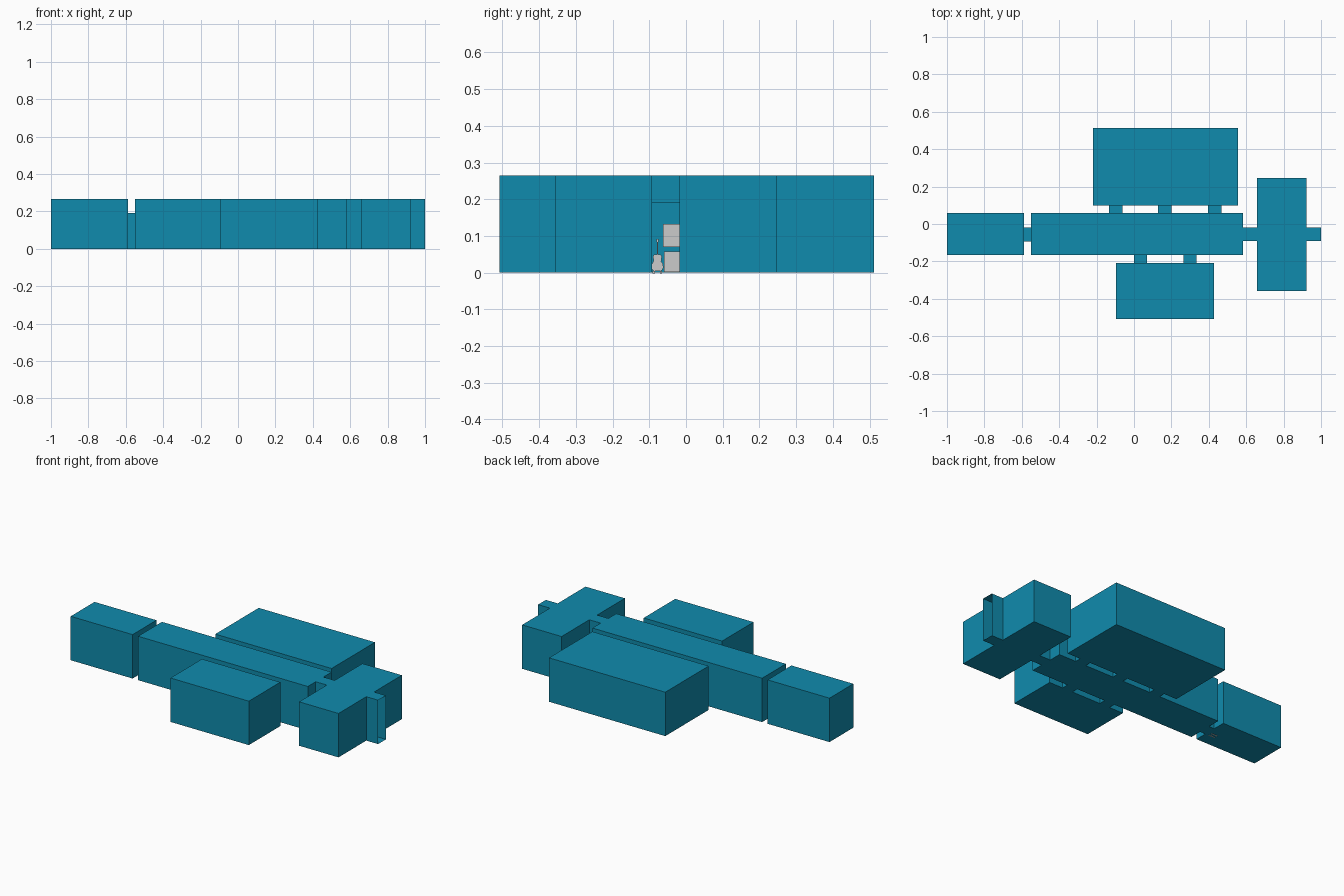
import bpy, bmesh, math
from mathutils import Matrix

if "Cube" in bpy.data.objects:
    bpy.data.objects.remove(bpy.data.objects["Cube"])

H, D = 0.265, 0.19          # room height, door height

teal = bpy.data.materials.new("teal_wall")
teal.diffuse_color = (0.005, 0.26, 0.42, 1)
teal.use_nodes = True
teal.node_tree.nodes["Principled BSDF"].inputs["Base Color"].default_value = teal.diffuse_color


def finish(name, bm, mat=None):
    me = bpy.data.meshes.new(name)
    bm.to_mesh(me)
    bm.free()
    ob = bpy.data.objects.new(name, me)
    bpy.context.collection.objects.link(ob)
    if mat:
        me.materials.append(mat)
    return ob


def box(name, x0, x1, y0, y1, z0, z1):
    bm = bmesh.new()
    m = Matrix.Translation(((x0 + x1) / 2, (y0 + y1) / 2, (z0 + z1) / 2))
    m @= Matrix.Diagonal((x1 - x0, y1 - y0, z1 - z0, 1))
    bmesh.ops.create_cube(bm, size=1, matrix=m)
    return finish(name, bm)


# Rooms and passages: x0, x1, y0, y1, height
rooms = [
    (-1.0, -0.587, -0.167, 0.06, H),        # end room
    (-0.587, -0.55, -0.093, -0.018, D),     # end room door
    (-0.55, 0.583, -0.167, 0.06, H),        # hall
    (0.583, 0.658, -0.092, -0.018, H),      # passage
    (0.658, 0.921, -0.357, 0.247, H),       # lobby
    (0.921, 1.0, -0.092, -0.018, H),        # open entrance
    (-0.22, 0.556, 0.098, 0.512, H),        # rear rooms
    (-0.095, 0.428, -0.508, -0.208, H),     # front rooms
]
rooms += [(x, x + 0.072, 0.06, 0.098, D) for x in (-0.133, 0.129, 0.395)]
rooms += [(x, x + 0.07, -0.208, -0.167, D) for x in (0.0, 0.265)]

# Building shell: outer skin of all joined rooms, open at the entrance
xs = sorted({v for r in rooms for v in r[0:2]})
ys = sorted({v for r in rooms for v in r[2:4]})
zs = [0, D, H]
axes = (xs, ys, zs)


def filled(c):
    if any(i < 0 or i >= len(a) - 1 for i, a in zip(c, axes)):
        return False
    x, y, z = ((a[i] + a[i + 1]) / 2 for i, a in zip(c, axes))
    return any(r[0] < x < r[1] and r[2] < y < r[3] and z < r[4] for r in rooms)


bm = bmesh.new()
for i in range(len(xs) - 1):
    for j in range(len(ys) - 1):
        for k in range(2):
            if not filled((i, j, k)):
                continue
            for ax in range(3):
                for side in (0, 1):
                    n = [i, j, k]
                    n[ax] += 2 * side - 1
                    entrance = ax == 0 and side == 1 and i == len(xs) - 2
                    if filled(n) or entrance:
                        continue
                    vs = []
                    for u, v in ((0, 0), (1, 0), (1, 1), (0, 1)):
                        p = [i, j, k]
                        p[ax] += side
                        p[(ax + 1) % 3] += u
                        p[(ax + 2) % 3] += v
                        vs.append(bm.verts.new([a[q] for a, q in zip(axes, p)]))
                    bm.faces.new(vs if side else vs[::-1])
bmesh.ops.remove_doubles(bm, verts=bm.verts, dist=1e-5)
bmesh.ops.dissolve_limit(bm, angle_limit=0.02, verts=bm.verts, edges=bm.edges)
finish("building_shell", bm, teal)

# Partition walls inside the rear and front rooms
for n, (x, y0, y1) in enumerate(((0.04, 0.098, 0.512), (0.298, 0.098, 0.512),
                                 (0.166, -0.508, -0.208))):
    bm = bmesh.new()
    bm.faces.new([bm.verts.new(p) for p in
                  ((x, y0, 0), (x, y1, 0), (x, y1, H), (x, y0, H))])
    finish(f"partition_{n}", bm, teal)

# Equipment in the end room
box("amplifier", -0.75, -0.72, -0.06, 0.005, 0.002, 0.058)
box("amplifier_grille", -0.72, -0.717, -0.048, 0.0, 0.006, 0.054)
box("wall_screen", -0.995, -0.985, -0.062, 0.03, 0.07, 0.132)

# Guitar: waisted body, neck and headstock
half = [(0.006, 0.004), (0.013, 0.006), (0.0165, 0.014), (0.0155, 0.023),
        (0.0105, 0.031), (0.011, 0.037), (0.0125, 0.043), (0.009, 0.049),
        (0.003, 0.05)]
outline = half + [(-y, z) for y, z in half[::-1]]
bm = bmesh.new()
f = bm.faces.new([bm.verts.new((-0.637, -0.078 + y, z)) for y, z in outline])
ext = bmesh.ops.extrude_face_region(bm, geom=[f])["geom"]
bmesh.ops.translate(bm, vec=(0.008, 0, 0),
                    verts=[v for v in ext if isinstance(v, bmesh.types.BMVert)])
bm.faces.new([v for v in f.verts]) if not f.is_valid else None
bmesh.ops.recalc_face_normals(bm, faces=bm.faces)
finish("guitar_body", bm)
box("guitar_neck", -0.631, -0.627, -0.0795, -0.0765, 0.03, 0.084)
box("guitar_head", -0.632, -0.628, -0.081, -0.075, 0.083, 0.092)

# Guitar stand feet, dipping just through the floor
for n, y in enumerate((-0.088, -0.068)):
    box(f"stand_foot_{n}", -0.65, -0.61, y - 0.003, y + 0.003, -0.002, 0.004)
